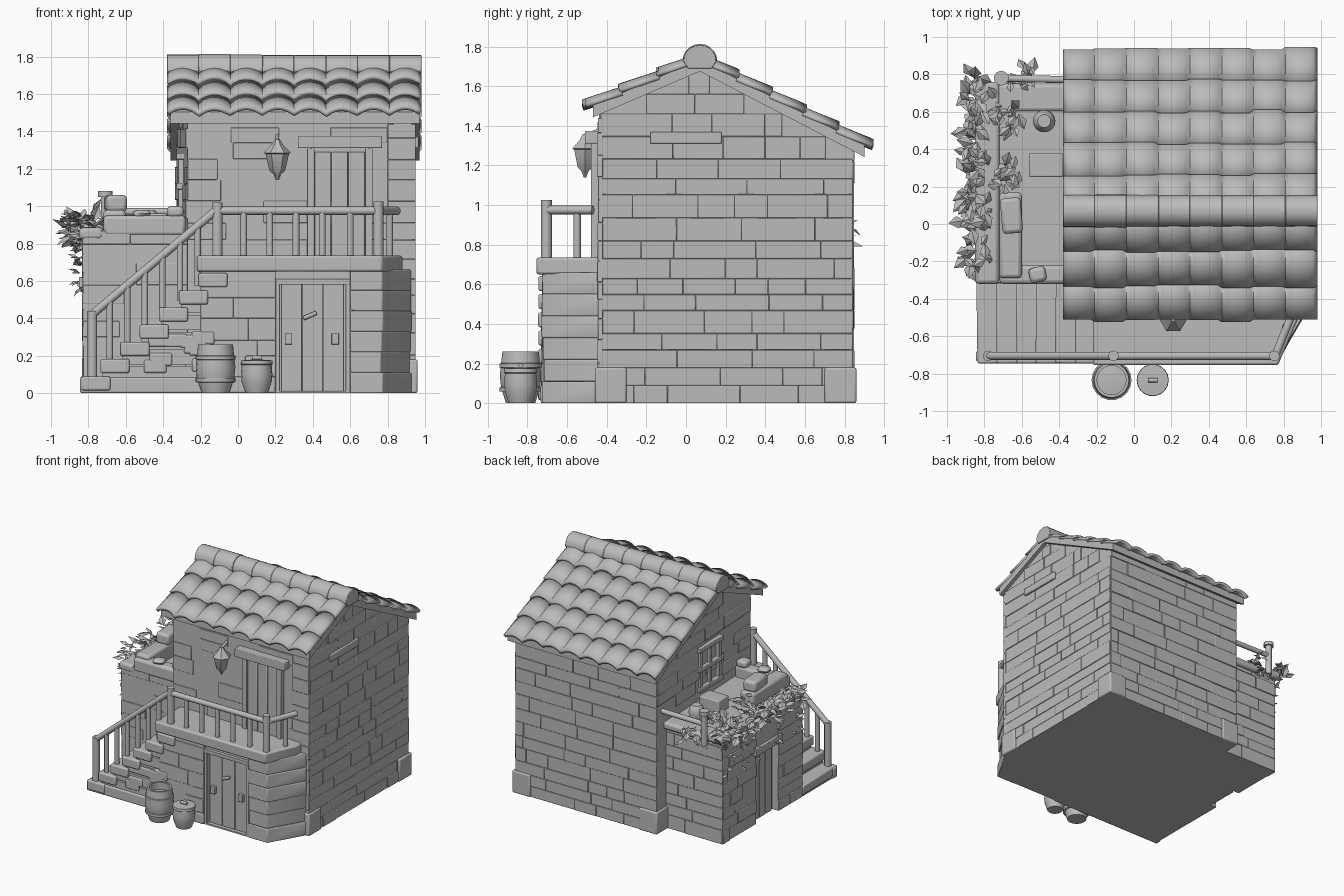
import bpy, bmesh, random
from math import sin, cos, pi, radians
from mathutils import Matrix, Vector

random.seed(4)
R = random.uniform
if "Cube" in bpy.data.objects:
    bpy.data.objects.remove(bpy.data.objects["Cube"])

clay = bpy.data.materials.new("warm_grey_clay")
clay.use_nodes = True
GREY = (0.5, 0.5, 0.5, 1)
clay.diffuse_color = GREY
for node in clay.node_tree.nodes:
    if node.type == 'BSDF_PRINCIPLED':
        node.inputs["Base Color"].default_value = GREY


def finish(name, bm, bevel=0, solid=0, recalc=True):
    if recalc:
        bmesh.ops.recalc_face_normals(bm, faces=bm.faces)
    me = bpy.data.meshes.new(name)
    bm.to_mesh(me)
    bm.free()
    me.materials.append(clay)
    me.shade_smooth()
    me.set_sharp_from_angle(angle=radians(40))
    ob = bpy.data.objects.new(name, me)
    bpy.context.scene.collection.objects.link(ob)
    if solid:
        m = ob.modifiers.new("thickness", 'SOLIDIFY')
        m.thickness, m.offset = solid, -1
    if bevel:
        m = ob.modifiers.new("soft_edges", 'BEVEL')
        m.width, m.segments = bevel, 2
    return ob


def flare(ob):
    """Splay the left house wall outwards towards the back."""
    for v in ob.data.vertices:
        if v.co.x < -0.2:
            v.co.x -= 0.06 * (v.co.y + 0.44) / 1.28


def box(bm, x0, x1, y0, y1, z0, z1, tilt=0):
    c = Vector(((x0 + x1) / 2, (y0 + y1) / 2, (z0 + z1) / 2))
    mat = Matrix.Translation(c) @ Matrix.Rotation(tilt, 4, 'Z') @ Matrix.Diagonal((x1 - x0, y1 - y0, z1 - z0, 1))
    bmesh.ops.create_cube(bm, size=1, matrix=mat)


def prism(bm, pts, a, b, axis='z'):
    place = (lambda p, t: (p[0], p[1], t)) if axis == 'z' else (lambda p, t: (t, p[0], p[1]))
    lo, hi = ([bm.verts.new(place(p, t)) for p in pts] for t in (a, b))
    bm.faces.new(lo)
    bm.faces.new(hi[::-1])
    for i in range(len(pts)):
        j = (i + 1) % len(pts)
        bm.faces.new((lo[i], hi[i], hi[j], lo[j]))


def tube(bm, p, q, r, n=10):
    p, q = Vector(p), Vector(q)
    mat = Matrix.Translation((p + q) / 2) @ (q - p).to_track_quat('Z', 'Y').to_matrix().to_4x4()
    bmesh.ops.create_cone(bm, cap_ends=True, segments=n, radius1=r, radius2=r, depth=(q - p).length, matrix=mat)


def lathe(bm, profile, x, y, n=18):
    rings = [[bm.verts.new((x + r * cos(2 * pi * i / n), y + r * sin(2 * pi * i / n), z)) for i in range(n)]
             for r, z in profile]
    for a, b in zip(rings, rings[1:]):
        for i in range(n):
            bm.faces.new((a[i], a[(i + 1) % n], b[(i + 1) % n], b[i]))
    bm.faces.new(rings[0])
    bm.faces.new(rings[-1])


RIDGE_Y, RIDGE_Z, FRONT_S, BACK_S = 0.07, 1.675, 0.43, 0.52


def gable(y):
    return RIDGE_Z - (FRONT_S * (RIDGE_Y - y) if y < RIDGE_Y else BACK_S * (y - RIDGE_Y))


def masonry(name, axis, c, out, a, b, z0, z1, fill=1.0, is_gable=False):
    """Lay thin stones in courses on a wall at axis = c, facing out."""
    bm = bmesh.new()
    z = z0
    while z < z1 - 0.03:
        h = min(R(0.08, 0.12), z1 - z)
        lo, hi = a, b
        if is_gable:
            rise = RIDGE_Z - z - h
            lo, hi = max(a, RIDGE_Y - rise / FRONT_S), min(b, RIDGE_Y + rise / BACK_S)
        t = lo
        while t < hi - 0.02:
            w = min(R(0.15, 0.42), hi - t)
            if hi - t - w < 0.06:
                w = hi - t
            if random.random() < fill:
                d = sorted((c - out * 0.02, c + out * R(0.004, 0.01)))
                s = (t, t + w)
                box(bm, *(d + list(s) if axis == 'x' else list(s) + d), z, z + h)
            t += w
        z += h
    return finish(name, bm, bevel=0.004)


# Main house body
bm = bmesh.new()
prism(bm, [(y, 0 if low else gable(y)) for y, low in
           ((-0.44, 1), (0.84, 1), (0.84, 0), (RIDGE_Y, 0), (-0.44, 0))], -0.27, 0.94, 'x')
flare(finish("house_body", bm))
masonry("right_wall_stones", 'x', 0.94, 1, -0.44, 0.84, 0, 1.65, is_gable=True)
flare(masonry("left_wall_stones", 'x', -0.27, -1, -0.44, 0.84, 0.85, 1.65, 0.6, is_gable=True))
masonry("back_wall_stones", 'y', 0.84, 1, -0.33, 0.94, 0, 1.27)
masonry("front_wall_stones", 'y', -0.44, -1, -0.27, 0.8, 0.73, 1.44, 0.25)
masonry("front_corner_stones", 'y', -0.44, -1, 0.8, 0.95, 0, 1.44)
bm = bmesh.new()
for x, y in ((-0.2, -0.38), (-0.26, 0.78), (0.88, -0.38), (0.88, 0.78)):
    box(bm, x - 0.08, x + 0.08, y - 0.08, y + 0.08, 0, 0.18)
finish("corner_foundation_stones", bm, bevel=0.01)
bm = bmesh.new()
box(bm, 0.93, 0.965, -0.18, 0.18, 1.31, 1.37)
finish("side_wall_beam", bm, bevel=0.006)

# Roof deck, wavy tile rows and ridge caps
bm = bmesh.new()
ys = (-0.47, RIDGE_Y, 0.9)
prism(bm, [(y, gable(y)) for y in ys] + [(y, gable(y) + 0.06) for y in ys[::-1]], -0.36, 0.97, 'x')
finish("roof_deck", bm)
X0, PITCH, COLS, SUB = -0.38, 0.17, 8, 8


def tile_rows(name, y0, y1, rows):
    bm = bmesh.new()
    step = (y1 - y0) / rows
    for r in range(rows):
        jitter = [R(-0.01, 0.01) for _ in range(COLS + 1)]
        strip = []
        for k in (0, 0.5, 1):
            line = []
            for i in range(COLS * SUB + 1):
                y = y0 + step * (r + k * 1.05) + jitter[i // SUB] * k
                lift = 0.016 + 0.02 * k + 0.032 * abs(sin(pi * i / SUB)) ** 0.7
                line.append(bm.verts.new((X0 + PITCH * i / SUB, y, gable(y) + 0.045 + lift)))
            strip.append(line)
        for up, dn in zip(strip, strip[1:]):
            for i in range(COLS * SUB):
                f = [up[i], dn[i], dn[i + 1], up[i + 1]]
                bm.faces.new(f if step < 0 else f[::-1])
    finish(name, bm, solid=0.025, recalc=False)


tile_rows("front_roof_tiles", 0.05, -0.51, 3)
tile_rows("back_roof_tiles", 0.09, 0.93, 5)
bm = bmesh.new()
for i in range(COLS):
    x, r = X0 + PITCH * i, 0.085 + R(-0.004, 0.004)
    arch = [(RIDGE_Y + r * cos(pi * a / 10), 1.725 + r * sin(pi * a / 10)) for a in range(11)]
    prism(bm, arch + [(RIDGE_Y - 0.06, 1.69), (RIDGE_Y + 0.06, 1.69)], x, x + PITCH, 'x')
finish("ridge_caps", bm, bevel=0.004)

# Ground floor porch block with chamfered stone corner and recessed door
bm = bmesh.new()
box(bm, -0.2, 0.2, -0.72, -0.4, 0, 0.66)
box(bm, 0.19, 0.61, -0.7, -0.4, 0.6, 0.66)
box(bm, 0.19, 0.61, -0.72, -0.4, 0, 0.012)
finish("porch_walls", bm)
masonry("porch_left_stones", 'y', -0.72, -1, -0.2, 0.2, 0, 0.64, 0.5)
bm = bmesh.new()
for i in range(6):
    o = R(-0.008, 0.008)
    prism(bm, [(0.6, -0.725 - o), (0.77 + o, -0.725 - o), (0.925 + o, -0.46), (0.925, -0.4), (0.6, -0.4)],
          0.11 * i, 0.11 * (i + 1))
finish("porch_corner_stones", bm, bevel=0.006)
bm = bmesh.new()
for i in range(3):
    box(bm, 0.23 + i * 0.113, 0.341 + i * 0.113, -0.69, -0.64, 0.01, 0.585)
for x in (0.2, 0.575):
    box(bm, x, x + 0.025, -0.72, -0.62, 0, 0.6)
box(bm, 0.2, 0.6, -0.725, -0.62, 0.58, 0.61)
for x in (0.27, 0.52):
    box(bm, x - 0.02, x + 0.02, -0.715, -0.68, 0.26, 0.32)
tube(bm, (0.35, -0.705, 0.4), (0.42, -0.705, 0.43), 0.012)
finish("front_door", bm, bevel=0.004)

# Balcony floor and its upper door
bm = bmesh.new()
prism(bm, [(-0.22, -0.755), (0.77, -0.755), (0.88, -0.5), (0.88, -0.42), (-0.22, -0.42)], 0.65, 0.735)
finish("balcony_floor", bm, bevel=0.012)
bm = bmesh.new()
for i in range(3):
    box(bm, 0.41 + i * 0.09, 0.497 + i * 0.09, -0.465, -0.43, 0.73, 1.29)
for x in (0.37, 0.68):
    box(bm, x, x + 0.04, -0.48, -0.43, 0.73, 1.31)
box(bm, 0.32, 0.77, -0.51, -0.43, 1.31, 1.375)
finish("balcony_door", bm, bevel=0.005)

# Staircase
STEPS, RUN, RISE = 7, 0.105, 0.092
bm = bmesh.new()
for i in range(STEPS):
    x, z = -0.84 + RUN * i, 0.09 + RISE * i
    box(bm, x, x + RUN + 0.05, -0.745, -0.3, z - 0.075, z, R(-0.015, 0.015))
finish("stair_treads", bm, bevel=0.01)
bm = bmesh.new()
for i in range(STEPS):
    x = -0.83 + RUN * i
    box(bm, x, -0.18, -0.72, -0.29, 0 if i == 0 else RISE * i - 0.03, 0.05 + RISE * i)
finish("stair_base", bm)
bm = bmesh.new()
for i in range(9):
    x, z = R(-0.45, -0.15), R(0.08, 0.3)
    box(bm, x - 0.06, x + 0.06, -0.73, -0.7, z - 0.035, z + 0.035)
box(bm, -0.845, 0.2, -0.735, -0.68, 0, 0.085)
finish("stair_side_stones", bm, bevel=0.01)

# Railings
bm = bmesh.new()
Y = -0.705
foot, corner, turn, end = ((-0.78, Y, 0.42), (-0.12, Y, 0.975), (0.755, Y, 0.975), (0.85, -0.47, 0.975))
for p, q in ((foot, corner), (corner, turn), (turn, end)):
    tube(bm, p, q, 0.022)
for x, z0, z1 in ((-0.78, 0.08, 0.44), (-0.11, 0.65, 1.02), (0.75, 0.7, 1.025)):
    tube(bm, (x, Y, z0), (x, Y, z1), 0.028)
for i in range(1, 7):
    x = -0.78 + 0.094 * i
    top = foot[2] + (x - foot[0]) * 0.84
    tube(bm, (x, Y, top - 0.32), (x, Y, top), 0.018)
for x in (0.03, 0.17, 0.31, 0.45, 0.6):
    tube(bm, (x, Y, 0.72), (x, Y, 0.97), 0.019)
tube(bm, (0.81, -0.55, 0.72), (0.81, -0.55, 0.97), 0.019)
finish("stair_and_balcony_railing", bm)

# Side annex with terrace, recessed side door and parapet
bm = bmesh.new()
for y0, y1, x0, z0, z1 in ((-0.31, 0, -0.825, 0, 0.86), (0, 0.28, -0.77, 0, 0.62),
                           (0.28, 0.71, -0.825, 0, 0.86), (0, 0.28, -0.825, 0.58, 0.86)):
    box(bm, x0, -0.25, y0, y1, z0, z1)
finish("annex_walls", bm)
masonry("annex_side_stones_back", 'x', -0.825, -1, 0.28, 0.71, 0, 0.87, 0.85)
masonry("annex_side_stones_front", 'x', -0.825, -1, -0.31, 0, 0, 0.87, 0.85)
masonry("annex_back_stones", 'y', 0.71, 1, -0.83, -0.27, 0, 0.87)
masonry("annex_front_stones", 'y', -0.31, -1, -0.83, -0.27, 0.3, 0.87, 0.4)
bm = bmesh.new()
for i in range(3):
    box(bm, -0.785, -0.76, 0.02 + i * 0.082, 0.1 + i * 0.082, 0, 0.56)
box(bm, -0.85, -0.76, -0.03, 0.31, 0.56, 0.62)
finish("annex_door", bm, bevel=0.004)
bm = bmesh.new()
box(bm, -0.72, -0.28, -0.32, -0.22, 0.84, 0.95)
box(bm, -0.72, -0.6, -0.29, 0.17, 0.84, 0.98)
box(bm, -0.71, -0.6, -0.05, 0.14, 0.97, 1.06, 0.08)
box(bm, -0.38, -0.29, -0.31, -0.22, 0.94, 1.0)
box(bm, -0.56, -0.47, -0.31, -0.23, 0.94, 0.98, 0.2)
box(bm, -0.85, -0.72, -0.32, 0.76, 0.82, 0.885)
box(bm, -0.74, -0.28, 0.6, 0.75, 0.81, 0.87)
finish("terrace_parapet", bm, bevel=0.02)
bm = bmesh.new()
box(bm, -0.56, -0.38, 0.25, 0.38, 0.85, 0.96)
finish("terrace_crate", bm, bevel=0.008)
bm = bmesh.new()
tube(bm, (-0.71, 0.78, 0.8), (-0.71, 0.78, 1.05), 0.025)
tube(bm, (-0.71, 0.78, 1.05), (-0.71, 0.78, 1.08), 0.04)
tube(bm, (-0.71, 0.78, 0.97), (-0.3, 0.77, 0.97), 0.02)
finish("terrace_railing", bm)

# Side window above the terrace
bm = bmesh.new()
for y in (0.0, 0.12, 0.24):
    box(bm, -0.32, -0.26, y, y + 0.03, 0.95, 1.27)
for z in (0.93, 1.09, 1.25):
    box(bm, -0.33, -0.26, -0.02, 0.29, z, z + 0.035)
finish("side_window", bm, bevel=0.004)

# Barrels, terrace pot and lantern
bm = bmesh.new()
lathe(bm, [(0.075, 0), (0.1, 0.08), (0.106, 0.14), (0.1, 0.2), (0.093, 0.26), (0.078, 0.26), (0.08, 0.19)], -0.12, -0.835)
for z in (0.07, 0.19):
    lathe(bm, [(0.1, z - 0.012), (0.107, z - 0.01), (0.107, z + 0.01), (0.1, z + 0.012)], -0.12, -0.835)
finish("open_barrel", bm)
bm = bmesh.new()
lathe(bm, [(0.06, 0), (0.08, 0.06), (0.084, 0.1), (0.08, 0.15), (0.086, 0.155), (0.084, 0.175), (0.02, 0.18)], 0.1, -0.835)
tube(bm, (0.075, -0.835, 0.19), (0.125, -0.835, 0.19), 0.012)
finish("lidded_barrel", bm)
bm = bmesh.new()
lathe(bm, [(0.04, 0.85), (0.06, 0.92), (0.05, 0.96), (0.035, 0.98)], -0.48, 0.55)
finish("terrace_pot", bm)
bm = bmesh.new()
lathe(bm, [(0.008, 1.14), (0.02, 1.17), (0.042, 1.19), (0.063, 1.28), (0.073, 1.285), (0.03, 1.33), (0.012, 1.36)], 0.21, -0.51, 6)
tube(bm, (0.21, -0.51, 1.35), (0.21, -0.43, 1.38), 0.01)
finish("hanging_lantern", bm)

# Climbing plants
bm = bmesh.new()


def leaf(p, size):
    d = Vector((R(-1, 0.4), R(-1, 1), R(-0.6, 0.5))).normalized()
    side = d.cross(Vector((R(-0.3, 0.3), R(-0.3, 0.3), 1))).normalized() * size * 0.32
    up = side.cross(d).normalized() * size * 0.15
    b, t, m, l, r = (bm.verts.new(v) for v in (p, p + d * size, p + d * size * 0.5 + up,
                                               p + d * size * 0.5 + side, p + d * size * 0.5 - side))
    for f in ((b, m, l), (l, m, t), (b, r, m), (m, r, t)):
        bm.faces.new(f)


for _ in range(150):
    leaf(Vector((-0.85 + R(-0.05, 0.08), R(-0.26, 0.8), 0.89 + R(-0.1, 0.07))), R(0.07, 0.11))
for y in (-0.22, 0.02, 0.36, 0.48, 0.66):
    for k in range(7):
        leaf(Vector((-0.845, y + R(-0.04, 0.04), 0.8 - k * 0.04)), R(0.05, 0.08))
for cx, cy, cz in ((-0.69, 0.25, 0.93), (-0.68, 0.58, 0.93), (-0.62, 0.8, 0.86)):
    for _ in range(16):
        leaf(Vector((cx + R(-0.05, 0.08), cy + R(-0.06, 0.06), cz + R(-0.06, 0.05))), R(0.06, 0.1))
finish("climbing_plants", bm, recalc=False)
